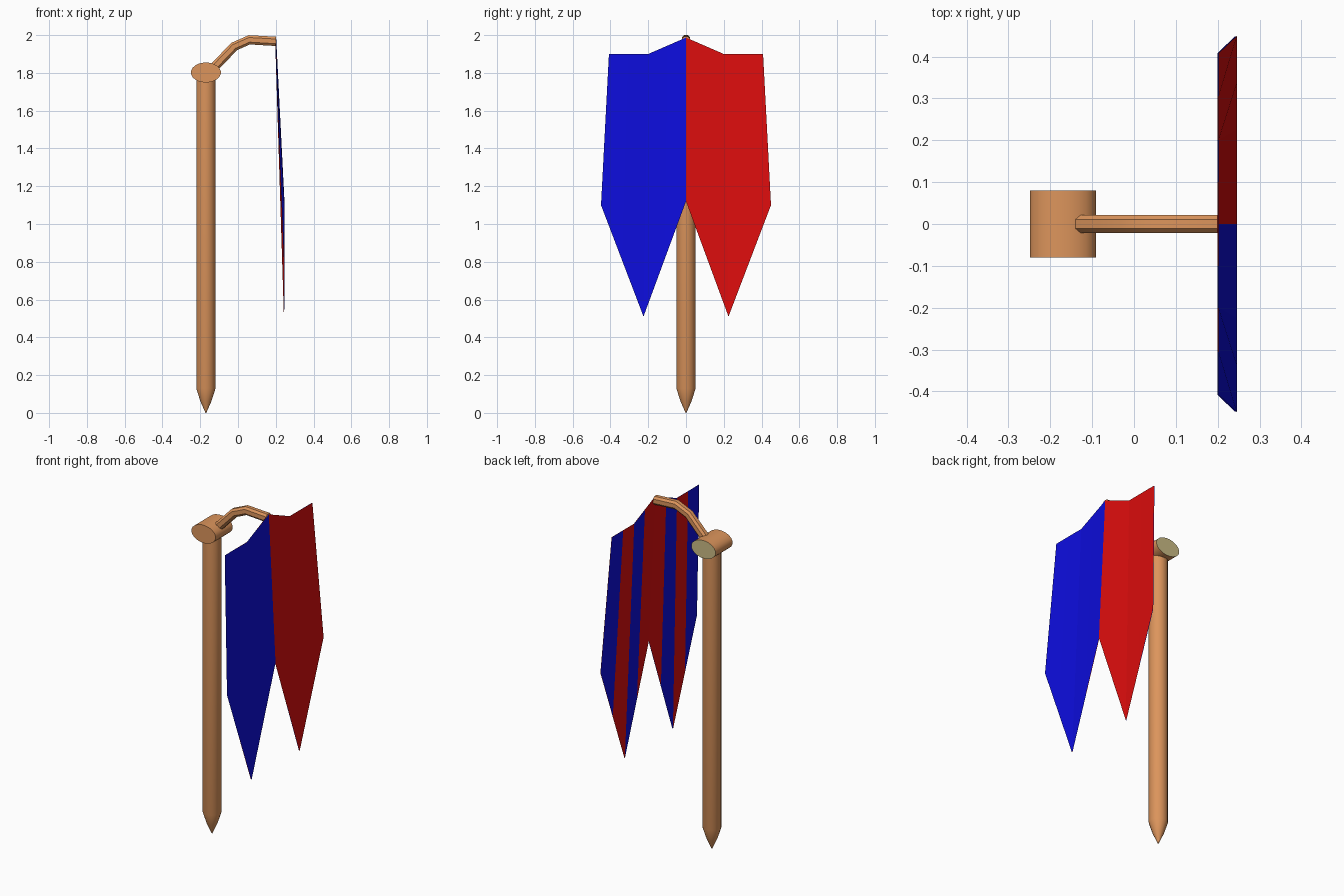
import bpy, bmesh, math
from mathutils import Vector

if "Cube" in bpy.data.objects:
    bpy.data.objects.remove(bpy.data.objects["Cube"])


def material(name, rgb):
    m = bpy.data.materials.new(name)
    m.diffuse_color = (*rgb, 1)
    m.use_nodes = True
    m.node_tree.nodes["Principled BSDF"].inputs["Base Color"].default_value = m.diffuse_color
    return m


WOOD = material("warm wood", (0.72, 0.30, 0.107))
PALE = material("pale cut wood", (0.60, 0.50, 0.24))
BLUE = material("banner blue", (0.004, 0.004, 0.72))
RED = material("banner red", (0.72, 0.004, 0.004))


def finish(name, bm, mats, smooth=True, fix=True):
    if fix:
        bmesh.ops.recalc_face_normals(bm, faces=bm.faces)
    me = bpy.data.meshes.new(name)
    bm.to_mesh(me)
    bm.free()
    for m in mats:
        me.materials.append(m)
    ob = bpy.data.objects.new(name, me)
    bpy.context.collection.objects.link(ob)
    if smooth:
        bpy.ops.object.select_all(action='DESELECT')
        ob.select_set(True)
        bpy.context.view_layer.objects.active = ob
        bpy.ops.object.shade_smooth_by_angle(angle=math.radians(40))
    return ob


def loft(bm, rings):
    """Skin closed rings of points and cap both ends."""
    loops = [[bm.verts.new(p) for p in r] for r in rings]
    n = len(loops[0])
    for a, b in zip(loops, loops[1:]):
        for i in range(n):
            j = (i + 1) % n
            bm.faces.new((a[i], a[j], b[j], b[i]))
    bm.faces.new(loops[0])
    bm.faces.new(loops[-1])


def angles(n):
    return [(i + 0.5) * 2 * math.pi / n for i in range(n)]


# Pole with a sharpened foot
PX = -0.17
bm = bmesh.new()
loft(bm, [[(PX + r * math.cos(a), r * math.sin(a), z) for a in angles(16)]
          for r, z in ((0.002, 0), (0.03, 0.062), (0.052, 0.13), (0.052, 1.79))])
finish("pole", bm, [WOOD])

# Oval crosspiece on top of the pole, pale cut end at the back
bm = bmesh.new()
loft(bm, [[(PX + 0.08 * math.cos(a), y, 1.802 + 0.053 * math.sin(a)) for a in angles(20)]
          for y in (-0.08, 0.08)])
bmesh.ops.recalc_face_normals(bm, faces=bm.faces)
for f in bm.faces:
    if f.normal.y > 0.9:
        f.material_index = 1
finish("crosspiece", bm, [WOOD, PALE])

# Bent arm with chamfered square section
path = [(-0.14, 1.815), (-0.02, 1.94), (0.06, 1.975), (0.2, 1.967)]
W, C = 0.022, 0.011
section = [(W, C), (C, W), (-C, W), (-W, C), (-W, -C), (-C, -W), (C, -W), (W, -C)]
rings = []
for i, (x, z) in enumerate(path):
    a, b = Vector(path[max(i - 1, 0)]), Vector(path[min(i + 1, 3)])
    t = (b - a).normalized() if i < 3 else Vector((1, 0))
    rings.append([(x - t.y * v * 1.12, u, z + t.x * v * 1.12) for u, v in section])
bm = bmesh.new()
loft(bm, rings)
finish("arm", bm, [WOOD])

# Banner: two pointed tails, plain colours outside, stripes on the pole side
top = [Vector(p) for p in ((0.202, 0, 1.987), (0.202, 0.2, 1.9), (0.202, 0.408, 1.9))]
low = [Vector(p) for p in ((0.246, 0, 1.12), (0.246, 0.225, 0.51), (0.246, 0.45, 1.1))]


def columns(pts):
    return [pts[0], (pts[0] + pts[1]) / 2, pts[1], (pts[1] + pts[2]) / 2, pts[2]]


def banner(name, offset, striped):
    bm = bmesh.new()
    for side in (-1, 1):
        place = lambda p: bm.verts.new((p.x - offset, p.y * side, p.z))
        t, b = [place(p) for p in columns(top)], [place(p) for p in columns(low)]
        for i in range(4):
            f = bm.faces.new((t[i], b[i], b[i + 1], t[i + 1]))
            f.normal_update()
            if (f.normal.x > 0) == striped:
                f.normal_flip()
            red = i % 2 == 0 if striped else side > 0
            f.material_index = int(red)
    finish(name, bm, [BLUE, RED], smooth=False, fix=False)


banner("banner_outer_cloth", 0, False)
banner("banner_striped_lining", 0.003, True)
